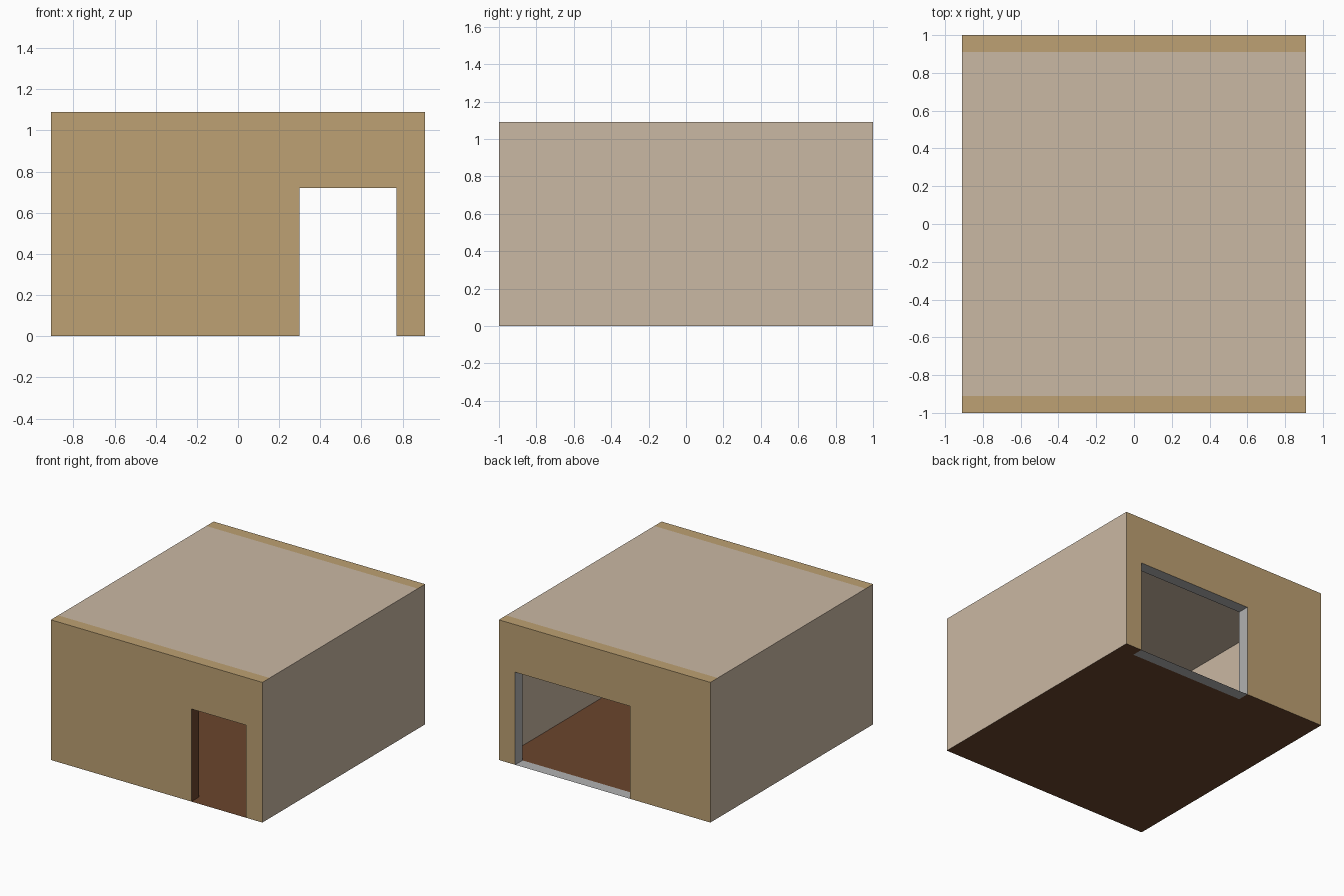
import bpy

if "Cube" in bpy.data.objects:
    bpy.data.objects.remove(bpy.data.objects["Cube"])

W, D, H = 0.91, 1.0, 1.09      # half width, half depth, height
T = 0.09                       # end wall thickness
OPEN_TOP = 0.72                # top of both openings
DOOR = (0.30, 0.77)            # x range of the front opening
WINDOW = (-0.22, 0.77)         # x range of the back opening


def material(name, hex_code):
    def lin(c):
        c /= 255
        return c / 12.92 if c <= 0.04045 else ((c + 0.055) / 1.055) ** 2.4
    m = bpy.data.materials.new(name)
    m.diffuse_color = [lin(int(hex_code[i:i + 2], 16)) for i in (0, 2, 4)] + [1]
    m.use_nodes = True
    m.node_tree.nodes["Principled BSDF"].inputs["Base Color"].default_value = m.diffuse_color
    return m


tan = material("tan plaster", "BDA173")
beige = material("pale beige", "CAB8A3")
brown = material("brown wood", "6B452D")
grey = material("light grey", "B2B2B2")


def mesh_object(name, verts, faces, mats, indices=None):
    me = bpy.data.meshes.new(name)
    me.from_pydata(verts, [], faces)
    for m in mats:
        me.materials.append(m)
    if indices:
        me.polygons.foreach_set("material_index", indices)
    me.update()
    ob = bpy.data.objects.new(name, me)
    bpy.context.collection.objects.link(ob)
    return ob


def flat_sheets(name, rects, z, mat):
    """Horizontal sheets, each given as (x0, x1, y0, y1)."""
    verts, faces = [], []
    for x0, x1, y0, y1 in rects:
        n = len(verts)
        verts += [(x0, y0, z), (x1, y0, z), (x1, y1, z), (x0, y1, z)]
        faces.append((n, n + 1, n + 2, n + 3))
    return mesh_object(name, verts, faces, [mat])


def end_wall(name, y0, y1, opening, reveal):
    """Thick wall with an opening down to the floor; reveals get their own colour."""
    a, b = opening
    profile = [(-W, 0), (-W, H), (W, H), (W, 0),
               (b, 0), (b, OPEN_TOP), (a, OPEN_TOP), (a, 0)]
    n = len(profile)
    verts = [(x, y, z) for y in (y0, y1) for x, z in profile]
    faces = [tuple(reversed(range(n))), tuple(range(n, 2 * n))]
    indices = [0, 0]
    # top edge and the three reveal edges; ends and bottom are covered by other sheets
    for i in (1, 4, 5, 6):
        faces.append((i, i + 1, n + i + 1, n + i))
        indices.append(0 if i == 1 else 1)
    return mesh_object(name, verts, faces, [tan, reveal], indices)


# End walls
end_wall("front_wall", -D, -D + T, DOOR, brown)
end_wall("back_wall", D - T, D, WINDOW, grey)

# Side walls (single sheets facing outwards)
for name, s in (("right_wall", 1), ("left_wall", -1)):
    verts = [(s * W, -s * D, 0), (s * W, s * D, 0), (s * W, s * D, H), (s * W, -s * D, H)]
    mesh_object(name, verts, [(0, 1, 2, 3)], [beige])

# Ceiling between the end walls
flat_sheets("ceiling", [(-W, W, -D + T, D - T)], H, beige)

# Floor, leaving out the grey threshold of the back opening
flat_sheets("floor", [(-W, W, -D, D - T),
                      (-W, WINDOW[0], D - T, D),
                      (WINDOW[1], W, D - T, D)], 0, brown)
flat_sheets("back_threshold", [(*WINDOW, D - T, D)], 0, grey)
